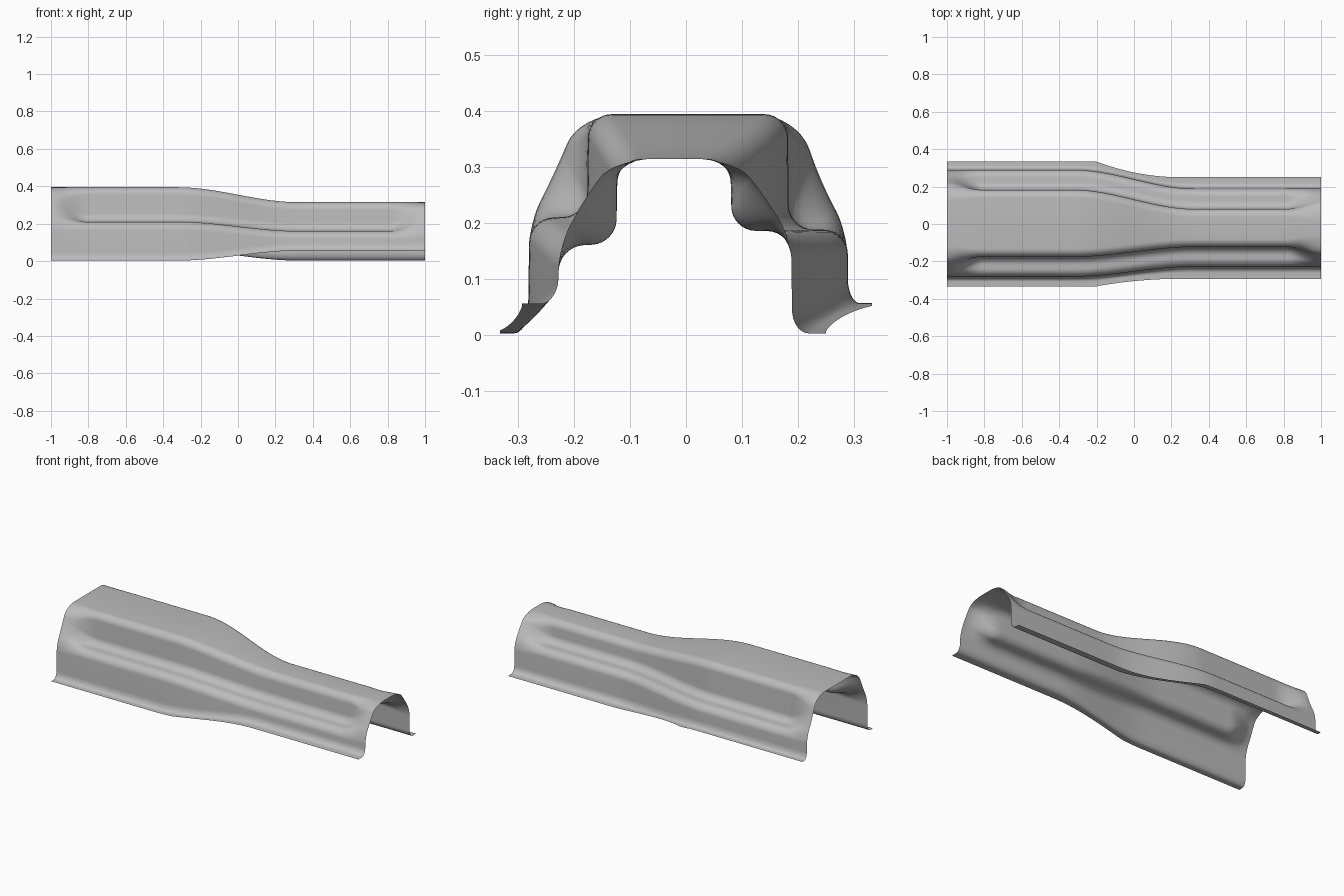
import bpy
import bmesh
from mathutils import Vector

cube = bpy.data.objects.get("Cube")
if cube:
    bpy.data.objects.remove(cube, do_unlink=True)

# Corner points (y, z) of each cross-section, from front flange to back flange
WIDE_STEPPED = [(-.333, .003), (-.283, .003), (-.28, .208), (-.177, .213), (-.175, .395),
                (.182, .395), (.184, .19), (.289, .187), (.29, .057), (.333, .057)]
WIDE_ARCHED = [(-.333, .003), (-.283, .003), (-.28, .2), (-.235, .29), (-.19, .395),
               (.198, .395), (.243, .27), (.288, .185), (.29, .057), (.333, .057)]
NARROW_STEPPED = [(-.293, .056), (-.23, .056), (-.226, .158), (-.125, .164), (-.122, .315),
                  (.079, .315), (.082, .187), (.188, .185), (.19, .003), (.25, .003)]
NARROW_ARCHED = [(-.293, .056), (-.23, .056), (-.227, .16), (-.178, .25), (-.128, .315),
                 (.087, .315), (.14, .25), (.189, .17), (.19, .003), (.25, .003)]
BEND_STEPS = 8


def ramp(value, low, high):
    u = min(max((value - low) / (high - low), 0), 1)
    return u * u * (3 - 2 * u)


def blend(first, second, factor):
    return [Vector(a).lerp(Vector(b), factor) for a, b in zip(first, second)]


def section(x):
    """Corner points of the channel at a given station along its length."""
    taper = ramp(x, -.32, .32)
    arch = ramp(abs(x), .81, 1)
    wide = blend(WIDE_STEPPED, WIDE_ARCHED, arch)
    narrow = blend(NARROW_STEPPED, NARROW_ARCHED, arch)
    corners = blend(wide, narrow, taper)
    # The trimmed flange edges draw in faster than the walls
    u = min(max((x + .2) / .45, 0), 1)
    trim = 1 - (1 - u) ** 2
    for i in (0, -1):
        corners[i].y, corners[i].x = corners[i].y, wide[i].x + (narrow[i].x - wide[i].x) * trim
    return corners, arch


def rounded(corners, arch):
    """Replace every inner corner by a smooth bend."""
    points = [corners[0]]
    for i in range(1, len(corners) - 1):
        before, corner, after = corners[i - 1:i + 2]
        radius = .042 + (.03 * arch if i in (4, 5) else 0)
        to_start, to_end = before - corner, after - corner
        start = corner + to_start * min(radius / to_start.length, .49)
        end = corner + to_end * min(radius / to_end.length, .49)
        grip_a, grip_b = start.lerp(corner, .55), end.lerp(corner, .55)
        for k in range(BEND_STEPS + 1):
            t = k / BEND_STEPS
            s = 1 - t
            points.append(start * s ** 3 + grip_a * (3 * s * s * t)
                          + grip_b * (3 * s * t * t) + end * t ** 3)
    points.append(corners[-1])
    return points


# Sheet metal channel: one skin lofted through the sections
bm = bmesh.new()
COUNT = 100
rows = []
for n in range(COUNT + 1):
    x = 2 * n / COUNT - 1
    rows.append([bm.verts.new((x, p.x, p.y)) for p in rounded(*section(x))])
for row, following in zip(rows, rows[1:]):
    for j in range(len(row) - 1):
        bm.faces.new((row[j], following[j], following[j + 1], row[j + 1])).smooth = True

mesh = bpy.data.meshes.new("channel_panel")
bm.to_mesh(mesh)
bm.free()
channel = bpy.data.objects.new("channel_panel", mesh)
bpy.context.collection.objects.link(channel)

# Plain grey metal
grey = bpy.data.materials.new("plain_grey")
grey.use_nodes = True
colour = (.5, .5, .5, 1)
grey.diffuse_color = colour
grey.node_tree.nodes["Principled BSDF"].inputs["Base Color"].default_value = colour
mesh.materials.append(grey)
